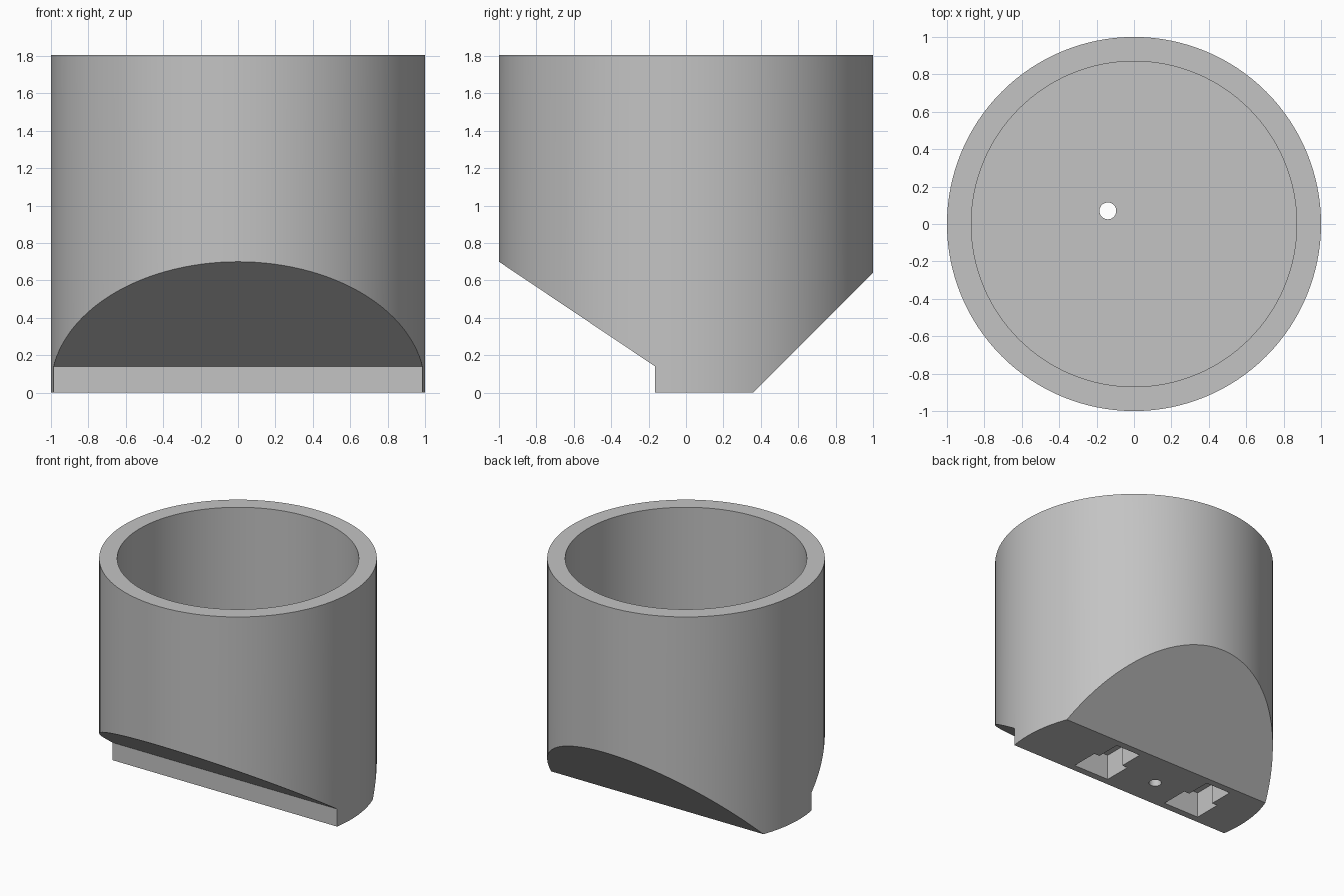
import bpy
import bmesh
from mathutils import Matrix, Vector

cube = bpy.data.objects.get("Cube")
if cube:
    bpy.data.objects.remove(cube, do_unlink=True)

HEIGHT = 1.805
FLOOR = 0.72          # inside floor of the cup

grey = bpy.data.materials.new("light grey")
grey.use_nodes = True
colour = (0.55, 0.55, 0.55, 1)
grey.diffuse_color = colour
grey.node_tree.nodes["Principled BSDF"].inputs["Base Color"].default_value = colour


def finish(name, bm):
    bmesh.ops.recalc_face_normals(bm, faces=bm.faces)
    mesh = bpy.data.meshes.new(name)
    bm.to_mesh(mesh)
    bm.free()
    mesh.materials.append(grey)
    obj = bpy.data.objects.new(name, mesh)
    bpy.context.collection.objects.link(obj)
    return obj


def cylinder(name, radius, bottom, top, x=0, y=0, sides=128):
    bm = bmesh.new()
    bmesh.ops.create_cone(bm, cap_ends=True, segments=sides, radius1=radius,
                          radius2=radius, depth=top - bottom,
                          matrix=Matrix.Translation((x, y, (top + bottom) / 2)))
    return finish(name, bm)


def prism(name, points, direction):
    bm = bmesh.new()
    face = bm.faces.new([bm.verts.new(p) for p in points])
    result = bmesh.ops.extrude_face_region(bm, geom=[face])
    moved = [v for v in result["geom"] if isinstance(v, bmesh.types.BMVert)]
    bmesh.ops.translate(bm, verts=moved, vec=Vector(direction))
    return finish(name, bm)


def cut(target, cutter, operation="DIFFERENCE"):
    mod = target.modifiers.new("cut", "BOOLEAN")
    mod.operation = operation
    mod.solver = "EXACT"
    mod.object = cutter
    bpy.context.view_layer.objects.active = target
    bpy.ops.object.modifier_apply(modifier=mod.name)
    bpy.data.objects.remove(cutter, do_unlink=True)


# Round outer body
body = cylinder("cup_body", 1, -0.1, HEIGHT)

# Side profile: stepped slope at the front, plain slope at the back
profile = [(-1.1, 0.767), (-0.165, 0.14), (-0.165, 0), (0.36, 0),
           (1.1, 0.74), (1.1, 2), (-1.1, 2)]
cut(body, prism("side_profile", [(-1.2, y, z) for y, z in profile], (2.4, 0, 0)),
    "INTERSECT")

# Bore
cut(body, cylinder("bore", 0.87, FLOOR, 2))

# Drain hole right through the floor
cut(body, cylinder("drain_hole", 0.045, -0.2, 1, -0.14, 0.07, 32))

# Two T-shaped mounting pockets in the underside
half_t = [(0.155, -0.11), (0.155, 0.11), (0.108, 0.11), (0.108, 0.305)]
outline = half_t + [(-x, y) for x, y in reversed(half_t)]
for centre in (-0.535, 0.31):
    points = [(centre + x, y, -0.1) for x, y in outline]
    cut(body, prism("pocket", points, (0, 0, 0.3)))

# Smooth walls with sharp rims
bpy.ops.object.select_all(action="DESELECT")
body.select_set(True)
bpy.context.view_layer.objects.active = body
bpy.ops.object.shade_smooth_by_angle(angle=0.5)
